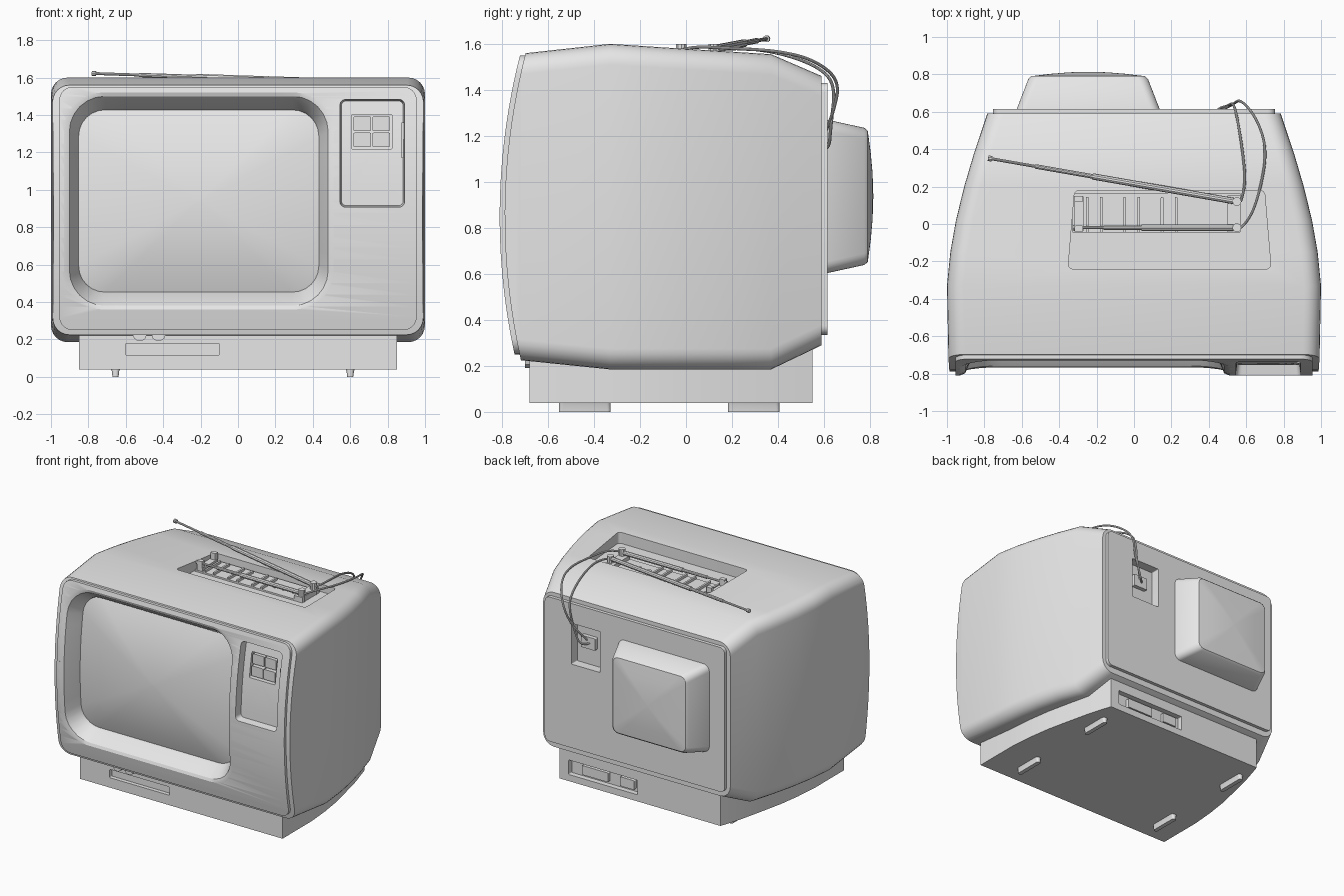
import bpy, bmesh, math
from mathutils import Vector

if "Cube" in bpy.data.objects:
    bpy.data.objects.remove(bpy.data.objects["Cube"], do_unlink=True)

grey = bpy.data.materials.new("plain grey")
grey.use_nodes = True
grey.diffuse_color = (0.8, 0.8, 0.8, 1)
grey.node_tree.nodes["Principled BSDF"].inputs["Base Color"].default_value = (0.8, 0.8, 0.8, 1)


def front(z):
    """Depth of the bowed front at a height."""
    return -0.81 + 0.18 * (z - 0.85) ** 2


def rounded(cu, cv, hu, hv, r, n=6, sub=0):
    """Outline of a rounded rectangle, with extra points along its sides."""
    corners = []
    for k, (su, sv) in enumerate([(1, 1), (-1, 1), (-1, -1), (1, -1)]):
        arc = [math.pi / 2 * (k + i / n) for i in range(n + 1)]
        corners.append([Vector((cu + su * (hu - r) + r * math.cos(a),
                                cv + sv * (hv - r) + r * math.sin(a))) for a in arc])
    pts = []
    for k in range(4):
        a, b = corners[k][-1], corners[(k + 1) % 4][0]
        pts += corners[k] + [a.lerp(b, i / (sub + 1)) for i in range(1, sub + 1)]
    return pts


def loft(name, rings):
    bm = bmesh.new()
    loops = [[bm.verts.new(p) for p in ring] for ring in rings]
    n = len(loops[0])
    for a, b in zip(loops, loops[1:]):
        for i in range(n):
            j = (i + 1) % n
            bm.faces.new((a[i], a[j], b[j], b[i]))
    bm.faces.new(loops[0])
    bm.faces.new(loops[-1])
    bmesh.ops.recalc_face_normals(bm, faces=bm.faces)
    mesh = bpy.data.meshes.new(name)
    bm.to_mesh(mesh)
    bm.free()
    mesh.materials.append(grey)
    ob = bpy.data.objects.new(name, mesh)
    bpy.context.collection.objects.link(ob)
    return ob


def loft_y(name, sections):
    """Sections are (y, cx, cz, half width, half height, radius)."""
    return loft(name, [[(p.x, s[0], p.y) for p in rounded(*s[1:])] for s in sections])


def slab(name, cx, cy, z0, z1, hx, hy, r=0.005, n=3):
    return loft(name, [[(p.x, p.y, z) for p in rounded(cx, cy, hx, hy, r, n)] for z in (z0, z1)])


def box(name, x0, x1, y0, y1, z0, z1, r=0.006):
    return loft_y(name, [(y, (x0 + x1) / 2, (z0 + z1) / 2, (x1 - x0) / 2, (z1 - z0) / 2, r)
                         for y in (y0, y1)])


def front_recess(cx, cz, steps, floor, bulge=0.0):
    """Cutter that follows the bowed front; steps are (depth, hw, hh, radius)."""
    def ring(s):
        return [(p.x, front(p.y) + s[0], p.y) for p in rounded(cx, cz, *s[1:], sub=8)]
    rings = [[(x, -1.2, z) for x, y, z in ring(steps[0])]] + [ring(s) for s in steps]
    d, hw, hh, r = steps[-1]
    for k in floor:
        rings.append(ring((d - bulge * (1 - k * k), hw * k, hh * k, r * k)))
    return loft("recess_cutter", rings)


def boolean(ob, cutter, op="DIFFERENCE", keep=False):
    mod = ob.modifiers.new("cut", "BOOLEAN")
    mod.operation, mod.solver, mod.object = op, "EXACT", cutter
    bpy.context.view_layer.objects.active = ob
    bpy.ops.object.modifier_apply(modifier=mod.name)
    if not keep:
        bpy.data.objects.remove(cutter, do_unlink=True)


def front_trim(offset):
    prof = [(front(z / 16) + offset, z / 16) for z in range(-2, 31)]
    prof += [(-2, prof[-1][1]), (-2, prof[0][1])]
    return loft("front_cutter", [[(x, y, z) for y, z in prof] for x in (-1.3, 1.3)])


def tube(name, points, radius, smooth=True):
    curve = bpy.data.curves.new(name, "CURVE")
    curve.dimensions = "3D"
    curve.bevel_depth, curve.bevel_resolution, curve.use_fill_caps = radius, 3, True
    sp = curve.splines.new("NURBS" if smooth else "POLY")
    sp.points.add(len(points) - 1)
    for p, co in zip(sp.points, points):
        p.co = (*co, 1)
    sp.use_endpoint_u, sp.order_u = True, 3
    ob = bpy.data.objects.new(name, curve)
    bpy.context.collection.objects.link(ob)
    bpy.ops.object.select_all(action="DESELECT")
    ob.select_set(True)
    bpy.context.view_layer.objects.active = ob
    bpy.ops.object.convert(target="MESH")
    ob.data.materials.clear()
    ob.data.materials.append(grey)
    return ob


# Cabinet shell: depth, half width, bottom, top
stations = [(-0.95, 0.975, 0.25, 1.53), (-0.72, 0.992, 0.225, 1.557), (-0.33, 1.0, 0.185, 1.6),
            (-0.15, 0.982, 0.185, 1.588), (0.02, 0.952, 0.185, 1.577), (0.2, 0.908, 0.185, 1.566),
            (0.37, 0.858, 0.185, 1.555), (0.59, 0.785, 0.29, 1.46)]
cabinet = loft_y("cabinet", [(y, 0, (b + t) / 2, w, (t - b) / 2, 0.09) for y, w, b, t in stations])
boolean(cabinet, front_trim(0.022))

# Front bezel, joined to the shell before its recesses are cut
bezel = loft_y("bezel", [(y, 0, 0.9, 0.955, 0.65, 0.07) for y in (-0.95, -0.5)])
boolean(bezel, front_trim(0))
boolean(cabinet, bezel, "UNION")

# Stepped screen opening with a bulging tube face
boolean(cabinet, front_recess(-0.21, 0.94, [
    (0, 0.72, 0.58, 0.2), (0.012, 0.692, 0.56, 0.19), (0.11, 0.65, 0.495, 0.15),
    (0.135, 0.642, 0.487, 0.14)], (0.98, 0.8, 0.6, 0.4, 0.2, 0.02), 0.05))

# Control panel recess and the key pocket within it
boolean(cabinet, front_recess(0.718, 1.195, [(0, 0.173, 0.288, 0.03), (0.055, 0.165, 0.28, 0.025)],
                              (0.7, 0.4, 0.05)))
boolean(cabinet, front_recess(0.715, 1.31, [(0.02, 0.108, 0.093, 0.008), (0.09, 0.108, 0.093, 0.008)],
                              (0.6, 0.05)))
for i, x in enumerate((0.664, 0.766)):
    for j, z in enumerate((1.267, 1.353)):
        y = front(z) + 0.06
        box(f"key_{i}_{j}", x - 0.047, x + 0.047, y, y + 0.06, z - 0.038, z + 0.038)
box("side_thumbwheel", 0.872, 0.9, -0.745, -0.7, 1.17, 1.36)

# Antenna well in the top
well = [[(0.19 + (p.x - 0.19) * (1 - 0.16 * (p.y + 0.03)), p.y, z)
         for p in rounded(0.19, -0.03, 0.525, 0.21, 0.025)] for z in (1.51, 1.8)]
boolean(cabinet, loft("well_cutter", well))

# Back panel with cable pocket
panel = box("back_panel", -0.755, 0.755, 0.5, 0.615, 0.335, 1.43, 0.04)
pocket = box("pocket_cutter", 0.29, 0.53, 0.545, 0.8, 0.97, 1.28)
boolean(cabinet, pocket, keep=True)
boolean(panel, pocket)
box("cable_terminal", 0.36, 0.48, 0.54, 0.575, 1.1, 1.19)

# Picture tube housing
loft_y("tube_housing", [(y, -0.245, 0.937, w, h, r) for y, w, h, r in [
    (0.58, 0.392, 0.338, 0.05), (0.62, 0.38, 0.332, 0.05), (0.775, 0.32, 0.298, 0.05),
    (0.79, 0.305, 0.285, 0.045), (0.803, 0.2, 0.19, 0.03), (0.811, 0.1, 0.1, 0.02),
    (0.814, 0.01, 0.01, 0.002)]])

# Pedestal that narrows to the back
side = [(0.85, -0.68), (0.85, -0.33), (0.835, -0.15), (0.81, 0.02), (0.77, 0.2), (0.73, 0.37), (0.675, 0.55)]
plan = side + [(-x, y) for x, y in reversed(side)]
pedestal = loft("pedestal", [[(x, y, z) for x, y in plan] for z in (0.04, 0.29)])
boolean(pedestal, box("slot_cutter", -0.6, -0.1, -0.8, -0.65, 0.115, 0.178))
boolean(pedestal, box("socket_cutter", 0.02, 0.6, 0.51, 0.7, 0.09, 0.2))
box("wide_socket", 0.28, 0.5, 0.5, 0.535, 0.11, 0.18)
box("small_socket", 0.06, 0.18, 0.5, 0.535, 0.11, 0.18)
for i, x in enumerate((-0.525, -0.425)):
    tube(f"front_knob_{i}", [(x, -0.66, 0.228), (x, -0.7, 0.228)], 0.038, False)
for i, x in enumerate((-0.655, 0.6)):
    for j, y in enumerate((-0.44, 0.295)):
        loft(f"foot_{i}_{j}", [[(p.x, p.y, z) for p in rounded(x, y, w, 0.112, w * 0.9)]
                               for z, w in ((0, 0.016), (0.03, 0.02), (0.045, 0.026))])

# Antenna bed with ribs, holes and end clips
slab("antenna_bed", 0.12, 0.06, 1.5, 1.522, 0.45, 0.105)
for i in range(3):
    x = -0.25 + 0.2 * i
    for j, dx in enumerate((0, 0.075)):
        slab(f"bed_rib_{i}_{j}", x + dx, 0.05, 1.51, 1.54, 0.007, 0.095)
    tube(f"bed_button_{i}", [(0.28 + 0.08 * i, 0.04, 1.51), (0.28 + 0.08 * i, 0.04, 1.53)], 0.015, False)
slab("left_clip", -0.295, 0.055, 1.51, 1.545, 0.025, 0.095)
slab("right_clip", 0.535, 0.055, 1.51, 1.55, 0.035, 0.1)
for i, y in enumerate((-0.025, 0.135)):
    slab(f"clip_post_{i}", -0.295, y, 1.51, 1.595, 0.022, 0.016)

# Telescopic aerials: start, end, then radius of each stage
aerials = {"raised_aerial": ((0.55, 0.12, 1.578), (-0.78, 0.352, 1.622)),
           "folded_aerial": ((0.55, -0.02, 1.57), (-0.33, -0.02, 1.572))}
stages = [(0, 0.58, 0.017), (0.57, 0.81, 0.012), (0.8, 0.985, 0.008), (0.985, 1, 0.015)]
for name, (a, b) in aerials.items():
    a, b = Vector(a), Vector(b)
    for i, (s, e, r) in enumerate(stages):
        tube(f"{name}_stage_{i}", [a.lerp(b, s), a.lerp(b, e)], r, False)
    tube(f"{name}_pivot", [(a.x, a.y, 1.51), (a.x, a.y, 1.6)], 0.024, False)

# Aerial leads running over the back
tube("outer_lead", [(0.57, -0.02, 1.57), (0.62, 0.02, 1.59), (0.68, 0.2, 1.58), (0.71, 0.4, 1.57),
                    (0.66, 0.56, 1.53), (0.57, 0.67, 1.44), (0.53, 0.64, 1.3), (0.45, 0.6, 1.2),
                    (0.42, 0.56, 1.15)], 0.007)
tube("inner_lead", [(0.57, 0.12, 1.57), (0.6, 0.2, 1.585), (0.58, 0.4, 1.565), (0.55, 0.58, 1.5),
                    (0.53, 0.65, 1.42), (0.5, 0.63, 1.25), (0.45, 0.62, 1.12), (0.4, 0.56, 1.15)], 0.007)

# Smooth shading with crisp edges
for ob in bpy.context.collection.objects:
    if ob.type == "MESH" and grey.name in ob.data.materials:
        bpy.ops.object.select_all(action="DESELECT")
        ob.select_set(True)
        bpy.context.view_layer.objects.active = ob
        bpy.ops.object.shade_smooth_by_angle(angle=math.radians(30))
